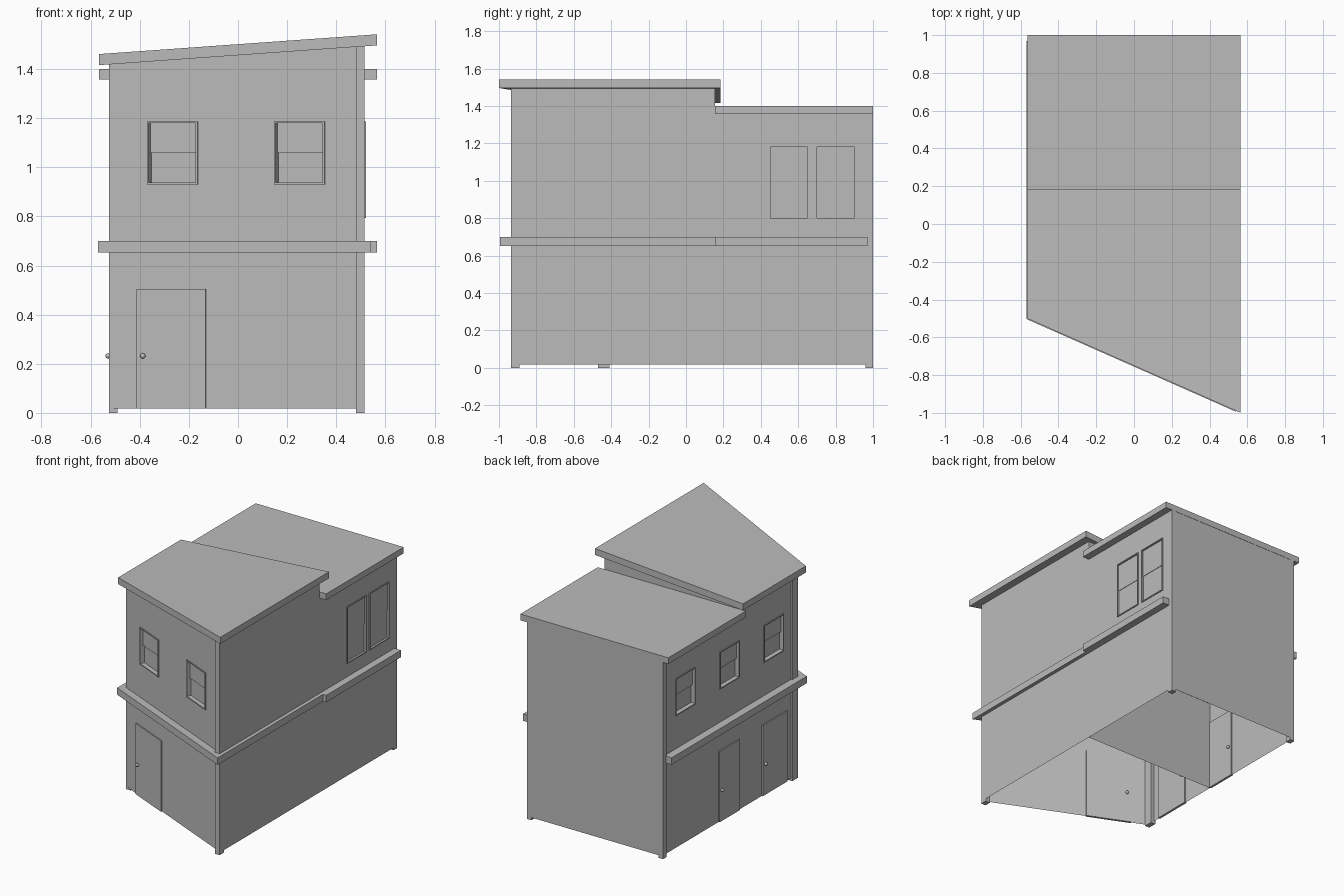
import bpy
import bmesh
from mathutils import Vector

if "Cube" in bpy.data.objects:
    bpy.data.objects.remove(bpy.data.objects["Cube"], do_unlink=True)

grey = bpy.data.materials.new("plain_grey")
grey.use_nodes = True
COLOUR = (0.5, 0.5, 0.5, 1)
grey.diffuse_color = COLOUR
grey.node_tree.nodes["Principled BSDF"].inputs["Base Color"].default_value = COLOUR

UP = Vector((0, 0, 1))
STEP_Y = 0.155                      # where the high front block meets the low rear block
LOW = 1.357                         # underside of the rear roof


def high(x, y=0):
    """Underside of the sloping front roof."""
    return 1.456 + 0.071 * x


def low(x, y=0):
    return LOW


def front_y(x):
    """Line of the slanted front wall."""
    return -0.70 - 0.442 * x


def finish(name, bm):
    mesh = bpy.data.meshes.new(name)
    bm.to_mesh(mesh)
    bm.free()
    mesh.materials.append(grey)
    obj = bpy.data.objects.new(name, mesh)
    bpy.context.scene.collection.objects.link(obj)
    return obj


def prism(name, outline, bottom, top):
    """Vertical prism whose ends may slope; bottom and top are functions of x, y."""
    bm = bmesh.new()
    lower = [bm.verts.new((x, y, bottom(x, y))) for x, y in outline]
    upper = [bm.verts.new((x, y, top(x, y))) for x, y in outline]
    bm.faces.new(upper)
    bm.faces.new(lower[::-1])
    for i in range(len(outline)):
        j = (i + 1) % len(outline)
        bm.faces.new((lower[i], lower[j], upper[j], upper[i]))
    bmesh.ops.recalc_face_normals(bm, faces=bm.faces)
    return finish(name, bm)


class Wall:
    """Thin wall running left to right as seen from outside."""

    def __init__(self, name, a, b, top, axis, windows=(), doors=()):
        self.name = name
        self.a = Vector((*a, 0))
        self.b = Vector((*b, 0))
        self.along = (self.b - self.a).normalized()
        self.out = self.along.cross(UP)
        self.axis = axis
        openings = [(self.t(c0), self.t(c1), z0, z1) for c0, c1, z0, z1, d in windows]
        ts = sorted({0, 1, *(t for o in openings for t in o[:2])})
        zs = sorted({0.017, *(z for o in openings for z in o[2:])})
        bm = bmesh.new()
        columns = []
        for t in ts:
            p = self.a.lerp(self.b, t)
            columns.append([bm.verts.new((p.x, p.y, z)) for z in zs + [top(p.x, p.y)]])
        holes = []
        for i in range(len(ts) - 1):
            for j in range(len(zs)):
                l, r = columns[i], columns[i + 1]
                face = bm.faces.new((l[j], r[j], r[j + 1], l[j + 1]))
                if j + 1 < len(zs) and (ts[i], ts[i + 1], zs[j], zs[j + 1]) in openings:
                    holes.append(face)
        # push the glass back, leaving reveals
        if holes:
            depth = windows[0][4]
            res = bmesh.ops.extrude_discrete_faces(bm, faces=holes)
            for f in res["faces"]:
                bmesh.ops.translate(bm, verts=f.verts[:], vec=self.out * -depth)
        finish(name, bm)
        for k, w in enumerate(windows):
            self.window(f"{name}_window_{k + 1}", *w)
        for k, d in enumerate(doors):
            self.door(f"{name}_door_{k + 1}", *d)

    def t(self, c):
        return (c - self.a[self.axis]) / (self.b[self.axis] - self.a[self.axis])

    def plate(self, name, c0, c1, z0, z1, d0, d1):
        """Box on the wall, from depth d0 to d1 measured outwards."""
        p, q = (self.a.lerp(self.b, self.t(c)) for c in (c0, c1))
        pts = [p + self.out * d0, q + self.out * d0, q + self.out * d1, p + self.out * d1]
        return prism(name, [v.xy for v in pts], lambda x, y: z0, lambda x, y: z1)

    def window(self, name, c0, c1, z0, z1, depth):
        s = 0.007 if c1 > c0 else -0.007
        mid = (z0 + z1) / 2
        self.plate(name + "_upper_sash", c0, c1, mid, z1, -depth, -depth * 0.6)
        # slim raised trim
        self.plate(name + "_trim_left", c0 - s, c0, z0, z1, 0, 0.006)
        self.plate(name + "_trim_right", c1, c1 + s, z0, z1, 0, 0.006)
        self.plate(name + "_trim_top", c0 - s, c1 + s, z1, z1 + 0.007, 0, 0.006)
        self.plate(name + "_trim_bottom", c0 - s, c1 + s, z0 - 0.007, z0, 0, 0.006)

    def door(self, name, c0, c1):
        self.plate(name, c0, c1, 0.017, 0.505, -0.008, 0.008)
        knob = self.a.lerp(self.b, self.t(c0 + (c1 - c0) * 0.1))
        for side in (-1, 1):
            bm = bmesh.new()
            bmesh.ops.create_uvsphere(bm, u_segments=12, v_segments=8, radius=0.011)
            centre = knob + self.out * side * 0.014 + UP * 0.232
            bmesh.ops.translate(bm, verts=bm.verts, vec=centre)
            for f in bm.faces:
                f.smooth = True
            finish(name + ("_outer_knob" if side > 0 else "_inner_knob"), bm)


# Walls
LX, RX, BACK = 0.515, -0.515, 0.998
SASH = (0.937, 1.18, 0.025)
TALL = (0.8, 1.18, 0.008)

Wall("front_wall", (RX, front_y(RX)), (LX, front_y(LX)), high, 0,
     windows=[(-0.362, -0.17, *SASH), (0.155, 0.347, *SASH)],
     doors=[(-0.41, -0.13)])
Wall("left_front_wall", (LX, front_y(LX)), (LX, STEP_Y), high, 1)
Wall("left_rear_wall", (LX, STEP_Y), (LX, BACK), low, 1,
     windows=[(0.453, 0.65, *TALL), (0.70, 0.90, *TALL)])
Wall("back_wall", (LX, BACK), (RX, BACK), low, 0)
Wall("right_rear_wall", (RX, BACK), (RX, STEP_Y), low, 1,
     windows=[(0.845, 0.645, *SASH), (0.365, 0.165, *SASH)],
     doors=[(0.38, 0.13 + 0.03)])
Wall("right_front_wall", (RX, STEP_Y), (RX, front_y(RX)), high, 1,
     windows=[(-0.115, -0.32, *SASH)],
     doors=[(-0.09, -0.36)])
Wall("step_wall", (LX, STEP_Y), (RX, STEP_Y), high, 0)

# Corner posts, which reach the ground
for name, x0, y0, y1, top in (
        ("front_left_post", 0.48, -0.935, -0.89, high),
        ("front_right_post", -0.525, -0.47, -0.41, high),
        ("back_left_post", 0.48, 0.96, 1.0, low),
        ("back_right_post", -0.525, 0.96, 1.0, low)):
    x1 = x0 + 0.035
    prism(name, [(x0, y0), (x1, y0), (x1, y1), (x0, y1)], lambda x, y: 0, top)

# Floor between the storeys, showing outside as a ledge
prism("floor_ledge",
      [(-0.57, 0.97), (-0.57, front_y(-0.57) - 0.055), (0.54, front_y(0.54) - 0.055),
       (0.54, STEP_Y), (0.565, STEP_Y), (0.565, 0.97)],
      lambda x, y: 0.652, lambda x, y: 0.7)

# Roofs
E = 0.565
prism("rear_roof", [(-E, STEP_Y), (E, STEP_Y), (E, 1), (-E, 1)],
      low, lambda x, y: 1.4)
prism("front_roof", [(-E, -0.5), (E, -1), (E, 0.185), (-E, 0.185)],
      high, lambda x, y: high(x) + 0.045)
